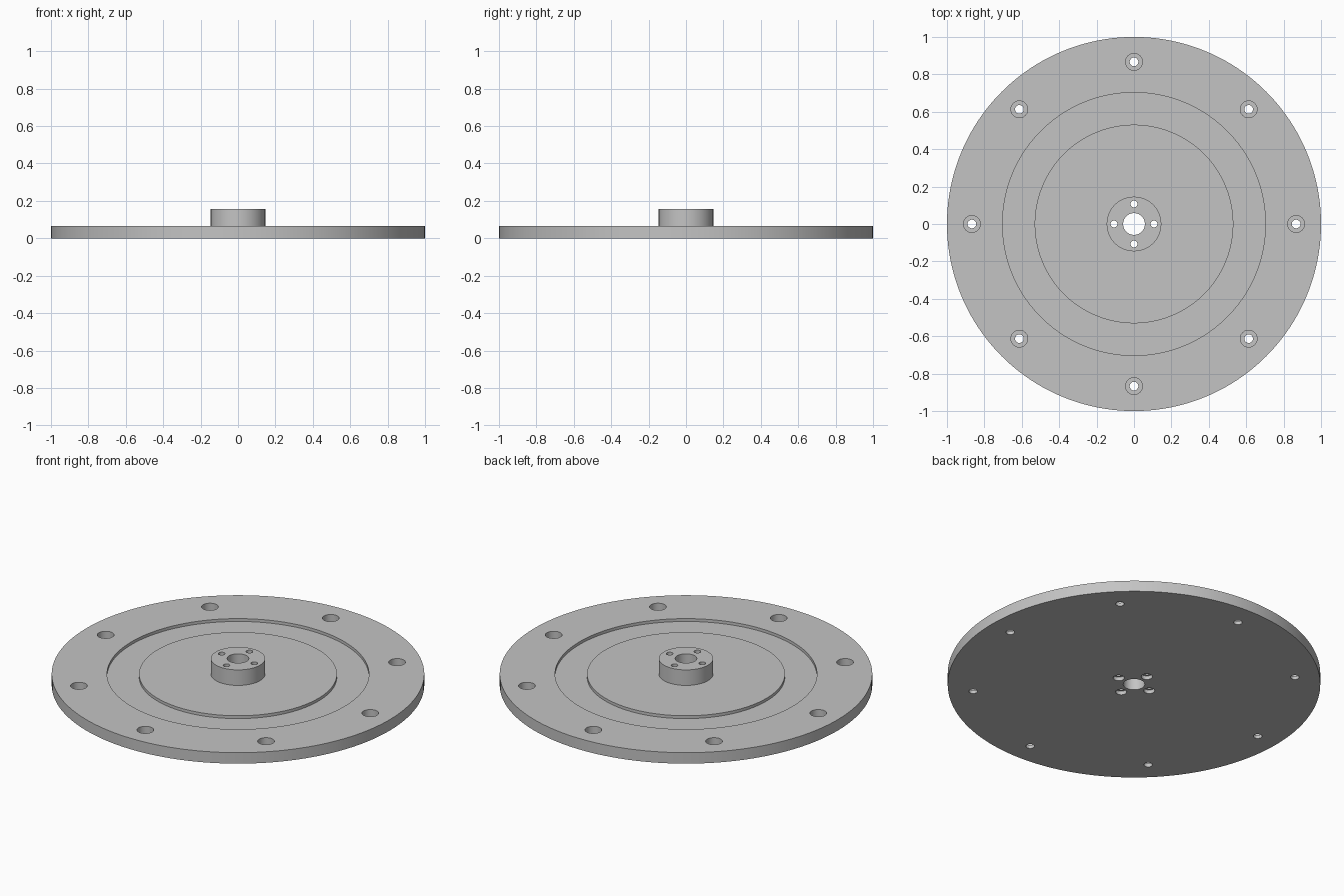
import bpy, bmesh
from math import sin, cos, tau, radians

if "Cube" in bpy.data.objects:
    bpy.data.objects.remove(bpy.data.objects["Cube"], do_unlink=True)

grey = bpy.data.materials.new("matte grey")
grey.use_nodes = True
grey.diffuse_color = (0.55, 0.55, 0.55, 1)
grey.node_tree.nodes["Principled BSDF"].inputs["Base Color"].default_value = grey.diffuse_color

PLATE_TOP, GROOVE_FLOOR, HUB_TOP = 0.065, 0.048, 0.157


def add_lathe(bm, profile, segments, centre=(0, 0), hollow=False):
    """Spin (radius, z) points about a vertical axis; a hollow profile is a closed loop."""
    rings = []
    for r, z in profile:
        rings.append([bm.verts.new((centre[0] + r * cos(tau * i / segments),
                                    centre[1] + r * sin(tau * i / segments), z))
                      for i in range(segments)])
    pairs = list(zip(rings, rings[1:]))
    if hollow:
        pairs.append((rings[-1], rings[0]))
    else:
        bm.faces.new(rings[0])
        bm.faces.new(rings[-1])
    for a, b in pairs:
        for i in range(segments):
            j = (i + 1) % segments
            bm.faces.new((a[i], a[j], b[j], b[i]))


def finish(bm, name):
    bmesh.ops.recalc_face_normals(bm, faces=bm.faces)
    mesh = bpy.data.meshes.new(name)
    bm.to_mesh(mesh)
    bm.free()
    mesh.materials.append(grey)
    obj = bpy.data.objects.new(name, mesh)
    bpy.context.collection.objects.link(obj)
    return obj


# Round plate with ring groove, raised hub and central bore
bm = bmesh.new()
add_lathe(bm, [(0.058, 0), (1, 0), (1, PLATE_TOP),
               (0.703, PLATE_TOP), (0.703, GROOVE_FLOOR),
               (0.531, GROOVE_FLOOR), (0.531, PLATE_TOP),
               (0.146, PLATE_TOP), (0.146, HUB_TOP), (0.058, HUB_TOP)],
          160, hollow=True)
flange = finish(bm, "flange_plate")

# Stepped cutters: rim holes recessed from above, hub holes recessed from below
bm = bmesh.new()
for k in range(8):
    a = tau * k / 8
    add_lathe(bm, [(0.023, -0.05), (0.023, 0.02), (0.045, 0.02), (0.045, 0.1)],
              40, (0.867 * cos(a), 0.867 * sin(a)))
for k in range(4):
    a = tau * k / 4
    add_lathe(bm, [(0.03, -0.05), (0.03, 0.022), (0.018, 0.022), (0.018, 0.2)],
              32, (0.107 * cos(a), 0.107 * sin(a)))
cutter = finish(bm, "hole_cutter")
cutter.hide_render = True

# Drill the holes, then drop the cutter
cut = flange.modifiers.new("bolt holes", 'BOOLEAN')
cut.operation = 'DIFFERENCE'
cut.solver = 'EXACT'
cut.object = cutter
bpy.ops.object.select_all(action='DESELECT')
bpy.context.view_layer.objects.active = flange
flange.select_set(True)
bpy.ops.object.modifier_apply(modifier=cut.name)
bpy.data.objects.remove(cutter, do_unlink=True)

bpy.ops.object.shade_smooth_by_angle(angle=radians(30))
